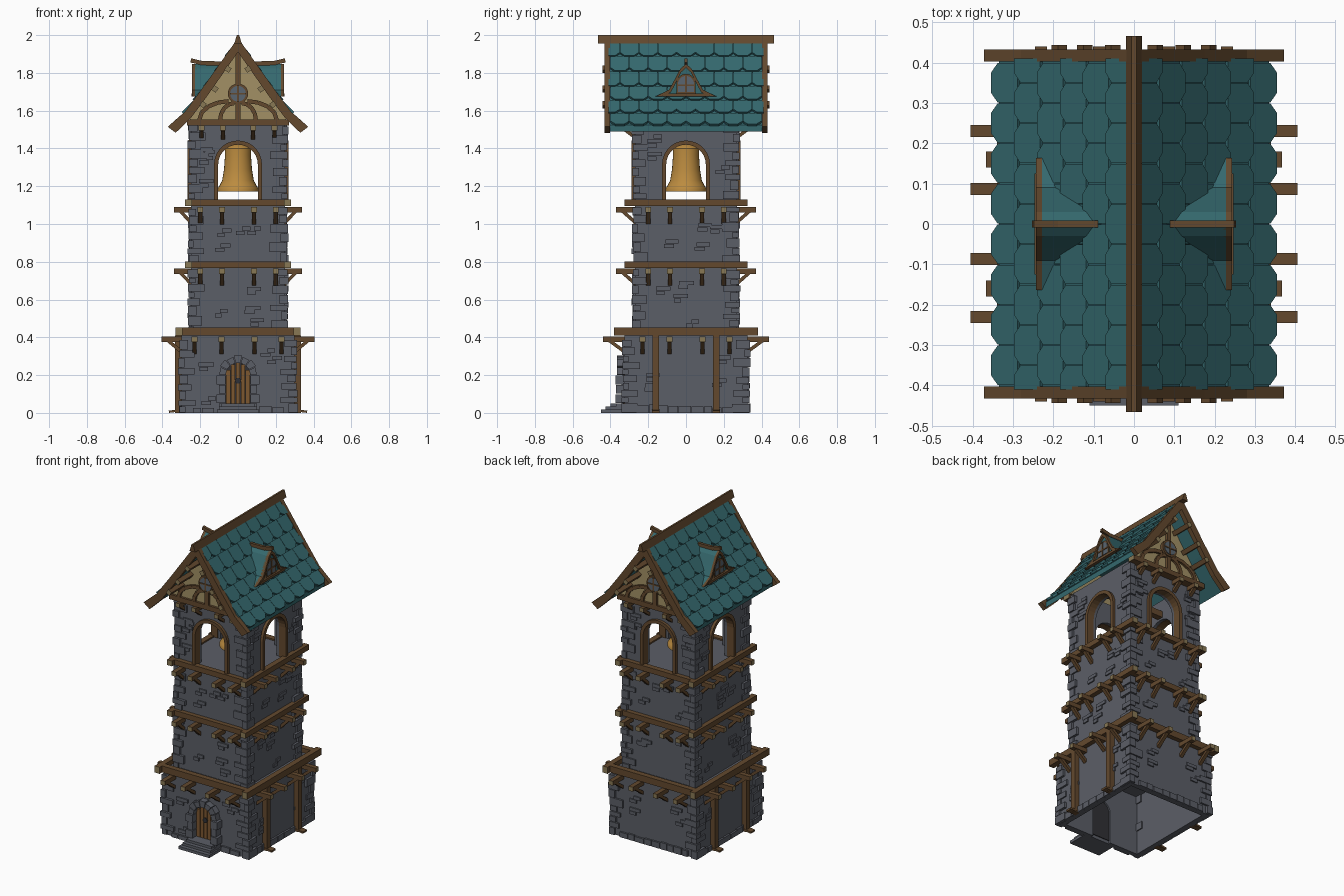
import bpy, bmesh, math, random
from math import pi, sin, cos, sqrt
from mathutils import Matrix, Vector

random.seed(4)
old = bpy.data.objects.get("Cube")
if old:
    bpy.data.objects.remove(old, do_unlink=True)


def material(name, r, g, b):
    m = bpy.data.materials.new(name)
    m.use_nodes = True
    m.diffuse_color = (r, g, b, 1)
    m.node_tree.nodes["Principled BSDF"].inputs["Base Color"].default_value = (r, g, b, 1)
    return m


MATS = [material("grey stone", .105, .112, .135), material("brown wood", .125, .066, .027),
        material("pale beam end", .25, .19, .09), material("cream plaster", .36, .28, .13),
        material("teal tile", .035, .14, .155), material("bell gold", .50, .26, .05),
        material("door wood", .20, .095, .03), material("window glass", .10, .13, .16),
        material("dark iron", .03, .03, .035)]
STONE, WOOD, END, PLASTER, TILE, GOLD, DOOR, GLASS, IRON = range(9)
I4 = Matrix.Identity(4)
SIDES = [Matrix.Rotation(k * pi / 2, 4, 'Z') for k in range(4)]  # local -y faces outward


def finish(name, bm, smooth=False):
    bmesh.ops.recalc_face_normals(bm, faces=bm.faces)
    me = bpy.data.meshes.new(name)
    bm.to_mesh(me)
    bm.free()
    for m in MATS:
        me.materials.append(m)
    ob = bpy.data.objects.new(name, me)
    bpy.context.collection.objects.link(ob)
    if smooth:
        bpy.context.view_layer.objects.active = ob
        ob.select_set(True)
        bpy.ops.object.shade_smooth_by_angle(angle=math.radians(45))
        ob.select_set(False)
    return ob


def box(bm, c, s, M=I4, mat=STONE):
    out = bmesh.ops.create_cube(bm, size=1, matrix=M @ Matrix.Translation(c) @ Matrix.Diagonal((*s, 1)))
    faces = {f for v in out["verts"] for f in v.link_faces}
    for f in faces:
        f.material_index = mat
    return faces


def beam(bm, p, q, w, h, M=I4, cap=False, roll=0):
    """Timber from p to q, with pale end grain if cap is set."""
    p, q = Vector(p), Vector(q)
    d = q - p
    R = d.to_track_quat('Z', 'Y').to_matrix().to_4x4() @ Matrix.Rotation(roll, 4, 'Z')
    T = M @ Matrix.Translation((p + q) / 2) @ R
    axis = (M.to_3x3() @ d).normalized()
    for f in box(bm, (0, 0, 0), (w, h, d.length), T, WOOD):
        f.normal_update()
        if cap and abs(f.normal.dot(axis)) > .9:
            f.material_index = END


def prism(bm, pts, y0, y1, M=I4, mat=STONE):
    """Outline in x and z pushed from y0 to y1."""
    a = [bm.verts.new(M @ Vector((x, y0, z))) for x, z in pts]
    b = [bm.verts.new(M @ Vector((x, y1, z))) for x, z in pts]
    n = len(pts)
    faces = [bm.faces.new(a), bm.faces.new(b[::-1])]
    faces += [bm.faces.new((a[i], b[i], b[(i + 1) % n], a[(i + 1) % n])) for i in range(n)]
    for f in faces:
        f.material_index = mat


def arch(a, z0, zs, n=14):
    curve = [(-a * cos(pi * i / n), zs + a * sin(pi * i / n)) for i in range(n + 1)]
    return [(-a, z0)] + curve + [(a, z0)]


def disc(r, z, n=20):
    return [(r * cos(2 * pi * i / n), z + r * sin(2 * pi * i / n)) for i in range(n)]


def mirror(pts):
    return [(-x, z) for x, z in pts[::-1] if x > 0] + pts


# Walls: hollow base with door opening, solid shaft, open belfry
BX, BY, TX, TY = .30, .325, .25, .27
bm = bmesh.new()
for k, M in enumerate(SIDES):
    w, d = (BX, BY) if k % 2 == 0 else (BY - .03, BX)
    notch = arch(.066, 0, .2) if k == 0 else []
    prism(bm, [(-w, 0)] + notch + [(w, 0), (w, .42), (-w, .42)], -d, -d + .03, M)
box(bm, (0, 0, .405), (2 * BX - .02, 2 * BY - .02, .04))
finish("base_walls", bm)
bm = bmesh.new()
box(bm, (0, 0, .77), (2 * TX, 2 * TY, .70))
finish("shaft_walls", bm)
bm, frames = bmesh.new(), bmesh.new()
for k, M in enumerate(SIDES):
    w, d = (TX, TY) if k % 2 == 0 else (TY - .05, TX)
    hole = arch(.108, 1.12, 1.315)
    prism(bm, [(-w, 1.12)] + hole + [(w, 1.12), (w, 1.55), (-w, 1.55)], -d, -d + .05, M)
    prism(frames, arch(.127, 1.12, 1.315) + arch(.105, 1.12, 1.315)[::-1], -d - .018, -d + .03, M, WOOD)
finish("belfry_walls", bm)
finish("belfry_arch_frames", frames)

# Corner stones and scattered raised bricks
quoins, bricks = bmesh.new(), bmesh.new()
for hx, hy, z0, z1, gap in [(BX, BY, 0, .40, .13), (TX, TY, .42, .76, 0),
                            (TX, TY, .80, 1.09, 0), (TX, TY, 1.13, 1.54, .15)]:
    for sx in (-1, 1):
        for sy in (-1, 1):
            z, i = z0, 0
            while z < z1 - .015:
                h = min(random.uniform(.03, .055), z1 - z)
                lx, ly = random.uniform(.03, .05), random.uniform(.065, .095)
                if i % 2:
                    lx, ly = ly, lx
                o = random.uniform(.008, .018)
                box(quoins, (sx * (hx + o - lx / 2), sy * (hy + o - ly / 2), z + h / 2), (lx, ly, h - .004))
                z, i = z + h, i + 1
    for k, M in enumerate(SIDES):
        w, d = (hx, hy) if k % 2 == 0 else (hy, hx)
        for c in range(4):
            x, z = random.uniform(gap, w - .11) * random.choice((-1, 1)), random.uniform(z0 + .04, z1 - .08)
            if gap > .14:
                x = math.copysign(.18, x)
            for j in range(random.randint(2, 3)):
                box(bricks, (x + (j % 2) * .03, -d, z + .023 * (j // 2 + j % 2)),
                    (random.uniform(.035, .055), .016, .021), M)
        if z0 == 0:
            x = -w + .06
            while x < w - .08:
                l = random.uniform(.04, .07)
                if k or abs(x + l / 2) > .14:
                    h = random.uniform(.025, .045)
                    box(bricks, (x + l / 2, -d, h / 2), (l - .004, .024, h), M)
                x += l
finish("corner_stones", quoins)
finish("wall_bricks", bricks)

# Timber ledges: ring beams, joists and braces
bm = bmesh.new()
for hx, hy, zj, zb, hb, rx, ry, spots in [
        (BX, BY, .39, .43, .042, .405, .44, (.087, .23)),
        (TX, TY, .75, .785, .034, .34, .37, (.085, .2)),
        (TX, TY, 1.075, 1.112, .034, .34, .37, (.085, .2))]:
    for k, M in enumerate(SIDES):
        w, d, r, over = (hx, hy, ry, .012) if k % 2 == 0 else (hy, hx, rx, .055)
        beam(bm, (-w - over, -d - .012, zb), (w + over, -d - .012, zb), .036, hb, M, True)
        for x in [s * v for s in (-1, 1) for v in spots]:
            beam(bm, (x, -d + .02, zj), (x, -r, zj), .03, .028, M, True)
            beam(bm, (x, -d + .005, zj - .07), (x, -r + .035, zj - .008), .022, .018, M)
finish("ledge_timbers", bm)
bm = bmesh.new()
for s in (-1, 1):
    for y in (-.16, .16):
        box(bm, (s * .315, y, .205), (.036, .036, .41), I4, WOOD)
        beam(bm, (s * .30, y, .014), (s * .366, y, .006), .04, .012)
finish("side_posts", bm)

# Door, stone surround and steps
bm = bmesh.new()
prism(bm, arch(.066, .02, .2), -.318, -.305, I4, IRON)
for i in range(5):
    x = -.052 + i * .026
    top = .2 + sqrt(.066 ** 2 - (abs(x) + .008) ** 2)
    box(bm, (x, -.322, (top + .03) / 2), (.022, .018, top - .03), I4, DOOR)
prism(bm, disc(.016, .17, 10), -.338, -.33, I4, IRON)
finish("door", bm)
bm = bmesh.new()
for i in range(7):
    a, b, r = pi * i / 7 + .02, pi * (i + 1) / 7 - .02, (.1, .107)[i % 2]
    prism(bm, [(q * cos(t), .2 + q * sin(t)) for q, t in ((.065, a), (r, a), (r, b), (.065, b))], -.365, -.31)
for s in (-1, 1):
    for i in range(4):
        wd = (.036, .048)[i % 2]
        box(bm, (s * (.065 + wd / 2), -.342, .025 + i * .05), (wd, .055 + .008 * (i % 2), .047))
finish("door_surround", bm)
bm = bmesh.new()
for i in range(3):
    box(bm, (0, -.38 + i * .0125, .009 + i * .016), (.22 - i * .02, .14 - i * .025, .018))
finish("door_steps", bm)

# Bell turned from a profile, with its hanging beam
bm = bmesh.new()
profile = [(0, 1.425), (.05, 1.42), (.07, 1.4), (.069, 1.36), (.074, 1.29), (.084, 1.23), (.1, 1.2),
           (.108, 1.19), (.108, 1.172), (.094, 1.172), (.075, 1.23), (.055, 1.39), (0, 1.4)]
vs = [bm.verts.new((r, 0, z)) for r, z in profile]
es = [bm.edges.new(p) for p in zip(vs, vs[1:])]
bmesh.ops.spin(bm, geom=vs + es, cent=(0, 0, 0), axis=(0, 0, 1), angle=2 * pi, steps=28)
bmesh.ops.remove_doubles(bm, verts=bm.verts, dist=.0005)
for f in bm.faces:
    f.material_index = GOLD
finish("bell", bm, True)
bm = bmesh.new()
beam(bm, (-.22, 0, 1.455), (.22, 0, 1.455), .04, .04)
beam(bm, (0, 0, 1.41), (0, 0, 1.455), .025, .025)
finish("bell_hanger", bm)

# Roof slab, shield tiles, bargeboards and ridge
P = [(0, 1.965), (.09, 1.835), (.18, 1.71), (.27, 1.597), (.335, 1.525)]


def roof_z(x):
    for (a, za), (b, zb) in zip(P, P[1:]):
        if x <= b or b == P[-1][0]:
            return za + (zb - za) * (x - a) / (b - a)


bm = bmesh.new()
top = mirror(P)
prism(bm, top + [(x, z - .035) for x, z in top[::-1]], -.41, .41, I4, TILE)
ROWS, TW = 6, .1
for s in (-1, 1):
    for i in range(ROWS):
        xa, xb = .34 * i / ROWS, .34 * (i + 1) / ROWS
        p = Vector((s * xa, 0, roof_z(xa)))
        u = Vector((s * xb, 0, roof_z(xb) + .013)) - p
        L = u.length + .012
        u.normalize()
        n = Vector((-u.z * s, 0, u.x * s))
        M = Matrix.Translation(p) @ Matrix((u, n, (0, 1, 0))).transposed().to_4x4()
        for j in range(9):
            y = -.4 + j * TW + (i % 2) * TW / 2
            pts = [(0, -.049), (0, .049), (L - .022, .049), (L, .025), (L, -.025), (L - .022, -.049)]
            pts = [(a, max(-.41, min(.41, y + v))) for a, v in pts]
            if pts[1][1] - pts[0][1] > .03:
                prism(bm, pts, -.006, .008, M, TILE)
finish("roof_tiles", bm)
bm = bmesh.new()
upper = mirror([(0, 1.985), (.175, 1.738), (.28, 1.595), (.372, 1.515)])
lower = mirror([(0, 1.91), (.165, 1.675), (.25, 1.56), (.33, 1.483)])
for y in (-.432, .402):
    prism(bm, upper + lower[::-1], y, y + .03, I4, WOOD)
finish("bargeboards", bm)
bm = bmesh.new()
prism(bm, [(-.02, 1.955), (.02, 1.955), (.006, 2), (-.006, 2)], -.466, .466, I4, WOOD)
finish("ridge_beam", bm)

# Gables at both ends: plaster, framing, round window, purlin and joist ends
walls, bm, win = bmesh.new(), bmesh.new(), bmesh.new()
for M in (SIDES[0], SIDES[2]):
    prism(walls, [(-.262, 1.545), (.262, 1.545), (0, 1.92)], -.305, -.26, M, PLASTER)
    beam(bm, (-.27, -.295, 1.538), (.27, -.295, 1.538), .05, .032, M, True)
    beam(bm, (0, -.308, 1.55), (0, -.308, 1.92), .028, .024, M)
    for s in (-1, 1):
        for cx, w, h, x0 in [(.205, .155, .1, .05), (.095, .075, .09, .02)]:
            arc = [(s * (cx - w * (1 - cos(t))), -.309, 1.55 + h * sin(t)) for t in (0, .4, .8, 1.2, pi / 2)]
            for a, b in zip(arc, arc[1:]):
                beam(bm, a, b, .02, .022, M)
        for x, z in [(.053, 1.82), (.122, 1.715), (.185, 1.632)]:
            beam(bm, (s * x, -.28, z), (s * x, -.443, z), .028, .028, M, True, .6 * s)
        for x in (.08, .193):
            beam(bm, (s * x, -.24, 1.508), (s * x, -.34, 1.508), .03, .026, M, True)
            beam(bm, (s * x, -.265, 1.455), (s * x, -.325, 1.5), .022, .018, M)
    prism(win, disc(.054, 1.69), -.326, -.30, M, WOOD)
    prism(win, disc(.042, 1.69), -.330, -.32, M, GLASS)
    box(win, (0, -.331, 1.69), (.008, .006, .086), M, WOOD)
    box(win, (0, -.331, 1.69), (.086, .006, .008), M, WOOD)
finish("gable_walls", walls)
finish("gable_timbers", bm)
finish("gable_windows", win)

# Dormers on both slopes, flared at the foot
bm = bmesh.new()
outer = mirror([(0, 1.848), (.03, 1.822), (.06, 1.765), (.09, 1.71), (.163, 1.675)])
inner = mirror([(0, 1.826), (.026, 1.803), (.05, 1.755), (.08, 1.697), (.13, 1.675)])
for M in (SIDES[1], SIDES[3]):
    prism(bm, outer, -.228, -.06, M, TILE)
    prism(bm, outer + inner[::-1], -.243, -.22, M, WOOD)
    prism(bm, [(-.055, 1.69)] + [p for p in arch(.05, 1.70, 1.745)] + [(.055, 1.69)], -.236, -.22, M, WOOD)
    prism(bm, arch(.042, 1.70, 1.742), -.239, -.23, M, GLASS)
    box(bm, (0, -.24, 1.742), (.009, .006, .088), M, WOOD)
    box(bm, (0, -.24, 1.735), (.084, .006, .009), M, WOOD)
    box(bm, (0, -.236, 1.682), (.25, .022, .016), M, WOOD)
    beam(bm, (0, -.09, 1.85), (0, -.2, 1.852), .018, .022, M)
    beam(bm, (0, -.19, 1.852), (0, -.25, 1.866), .018, .022, M)
finish("dormers", bm)
